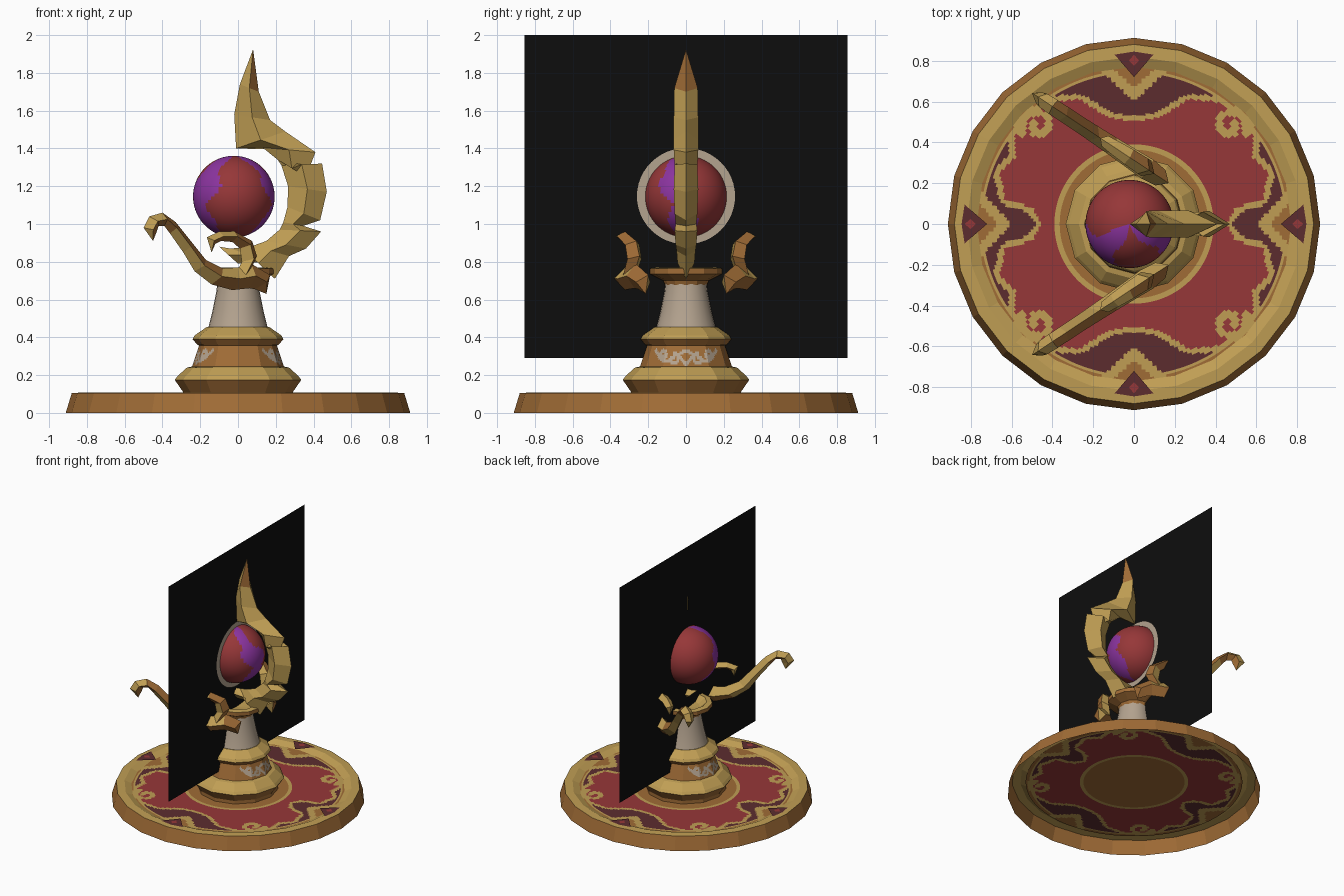
import bpy, bmesh, math
from mathutils import Vector, Matrix
from math import sin, cos, pi, hypot, atan2

if "Cube" in bpy.data.objects:
    bpy.data.objects.remove(bpy.data.objects["Cube"])


def material(name, *srgb):
    m = bpy.data.materials.new(name)
    m.diffuse_color = [((c / 255 + 0.055) / 1.055) ** 2.4 if c > 10 else c / 3295 for c in srgb] + [1]
    m.use_nodes = True
    m.node_tree.nodes["Principled BSDF"].inputs["Base Color"].default_value = m.diffuse_color
    return m


MATS = [material("gold", 192, 158, 84), material("bronze", 160, 108, 54),
        material("red", 150, 55, 56), material("dark red", 92, 44, 47),
        material("purple", 140, 52, 160), material("stone", 180, 163, 143),
        material("black", 13, 13, 13)]
GOLD, BRONZE, RED, DARK, PURPLE, STONE, BLACK = range(7)


def finish(name, bm, rule, recalc=True, smooth=False):
    """Turn a bmesh into an object, colouring each face by rule(face)."""
    bmesh.ops.remove_doubles(bm, verts=bm.verts, dist=1e-4)
    if recalc:
        bmesh.ops.recalc_face_normals(bm, faces=bm.faces)
    bm.normal_update()
    me = bpy.data.meshes.new(name)
    used = []
    for f in bm.faces:
        k = rule(f)
        if k not in used:
            used.append(k)
        f.material_index = used.index(k)
        f.smooth = smooth
    bm.to_mesh(me)
    bm.free()
    for k in used:
        me.materials.append(MATS[k])
    ob = bpy.data.objects.new(name, me)
    bpy.context.collection.objects.link(ob)
    return ob


def grid(name, nu, nv, point, rule, **kw):
    """Surface over u, v in 0..1, coloured by rule(u, v) at each cell centre."""
    bm = bmesh.new()
    vs = [[bm.verts.new(point(i / nu, j / nv)) for j in range(nv + 1)] for i in range(nu + 1)]
    tag = bm.faces.layers.int.new("tag")
    for i in range(nu):
        for j in range(nv):
            f = bm.faces.new((vs[i][j], vs[i + 1][j], vs[i + 1][j + 1], vs[i][j + 1]))
            f[tag] = rule((i + .5) / nu, (j + .5) / nv)
    return finish(name, bm, lambda f: f[tag], **kw)


def lathe(name, profile, sides, rule, **kw):
    bm = bmesh.new()
    rings = [[bm.verts.new((r * cos(2 * pi * k / sides), r * sin(2 * pi * k / sides), z))
              for k in range(sides)] for r, z in profile]
    for a, b in zip(rings, rings[1:]):
        for k in range(sides):
            n = (k + 1) % sides
            bm.faces.new((a[k], a[n], b[n], b[k]))
    return finish(name, bm, rule, recalc=False, **kw)


def blade(name, stations, place, normal, rule):
    """Diamond-section loft; a station is (x, z, x, z, half thickness)."""
    bm = bmesh.new()
    rings = []
    for ax, az, bx, bz, t in stations:
        a, b = place(ax, az), place(bx, bz)
        m = (a + b) / 2
        rings.append([bm.verts.new(p) for p in (a, m + normal * t, b, m - normal * t)])
    for p, q in zip(rings, rings[1:]):
        for k in range(4):
            n = (k + 1) % 4
            bm.faces.new((p[k], p[n], q[n], q[k]))
    bm.faces.new(rings[0])
    bm.faces.new(rings[-1])
    return finish(name, bm, rule)


def seg_dist(x, y, line):
    best = 9
    for (ax, ay), (bx, by) in zip(line, line[1:]):
        dx, dy = bx - ax, by - ay
        t = max(0, min(1, ((x - ax) * dx + (y - ay) * dy) / (dx * dx + dy * dy)))
        best = min(best, hypot(x - ax - t * dx, y - ay - t * dy))
    return best


def inside(x, y, poly):
    hit = False
    for (ax, ay), (bx, by) in zip(poly, poly[1:] + poly[:1]):
        if (ay > y) != (by > y) and x < ax + (y - ay) / (by - ay) * (bx - ax):
            hit = not hit
    return hit


def spiral(cx, cy, r, start, turns):
    return [(cx + r * (1 - .75 * k / 20) * cos(start + turns * 2 * pi * k / 20),
             cy + r * (1 - .75 * k / 20) * sin(start + turns * 2 * pi * k / 20)) for k in range(21)]


# Base rim
lathe("base_rim", [(.912, 0), (.88, .105), (.82, .108), (.77, .085)], 24,
      lambda f: GOLD if f.normal.z > .9 else BRONZE)

# Painted floor, one quadrant of ornament mirrored in x and y
LOBE = [(0, .50), (.12, .52), (.27, .61), (.40, .60), (.52, .53), (.59, .43),
        (.58, .33), (.66, .25), (.63, .12), (.50, .08), (.45, 0)]
NOTCH = [(0, .63), (.10, .73), (.18, .80)]
SCROLL = spiral(.47, .48, .085, -.4, 1.15)


def floor_paint(u, v):
    r, a = .78 * v, 2 * pi * u
    x, y = abs(r * cos(a)), abs(r * sin(a))
    if r < .37:
        return BRONZE
    if r < .395:
        return GOLD
    if seg_dist(x, y, SCROLL) < .019:
        return GOLD
    if inside(x, y, LOBE + [(0, 0)]):
        return RED
    lo, hi = min(x, y), max(x, y)
    if seg_dist(x, y, LOBE) < .028 or seg_dist(lo, hi, NOTCH) < .024:
        return GOLD
    if hi - lo > .63:
        return BRONZE
    return DARK if r < .735 else GOLD if r < .76 else BRONZE


grid("base_floor", 240, 60,
     lambda u, v: (.78 * v * cos(2 * pi * u), .78 * v * sin(2 * pi * u), .085), floor_paint)

# Four triangular inlays on the rim, each with a small red centre
for k in range(4):
    for name, pts, z, col in (("inlay", ((.72, 0), (.83, -.095), (.845, 0), (.83, .095)), .111, DARK),
                              ("inlay_centre", ((.775, 0), (.80, -.025), (.83, 0), (.80, .025)), .115, RED)):
        bm = bmesh.new()
        bm.faces.new([bm.verts.new(Matrix.Rotation(k * pi / 2, 3, 'Z') @ Vector((*p, z))) for p in pts])
        finish(name, bm, lambda f: col, recalc=False)

# Pedestal
top_gold = lambda f: GOLD if f.normal.z > .35 else BRONZE
lathe("pedestal_foot", [(.29, .085), (.29, .11), (.335, .175), (.32, .195), (.27, .24), (.22, .25)], 12, top_gold)
lathe("pedestal_collar", [(.20, .355), (.215, .36), (.24, .39), (.23, .41), (.165, .455), (.13, .45)], 12, top_gold)
lathe("pedestal_neck", [(.165, .43), (.155, .46), (.135, .54), (.115, .64), (.108, .70)], 24,
      lambda f: STONE, smooth=True)
lathe("pedestal_cup", [(.105, .66), (.12, .70), (.19, .735), (.19, .765), (.15, .77), (.10, .73), (0, .72)],
      12, top_gold)

# Pedestal band with stone scrollwork on the two sides
BAND = [spiral(.07, .045, .032, pi / 2, 1.1), spiral(.14, .07, .03, -pi / 2, -1.1),
        [(0, .02), (.03, .05), (.07, .077)], [(.08, .03), (.14, .04), (.20, .09)], [(0, .09), (.04, .07)]]


def band_point(u, v):
    a = 2 * pi * u
    r = (.245 - .04 * v) * cos(pi / 12) / cos(a % (pi / 6) - pi / 12)
    return r * cos(a), r * sin(a), .24 + .12 * v


def band_paint(u, v):
    a = (2 * pi * u + pi / 2) % pi - pi / 2
    return STONE if min(seg_dist(abs(a) * .23, .12 * v, s) for s in BAND) < .009 else BRONZE


grid("pedestal_band", 192, 14, band_point, band_paint)

# Orb with purple streaks
C, R = Vector((-.022, 0, 1.145)), .216


def orb_paint(u, v):
    a, h = 2 * pi * u, -cos(pi * v)
    off = lambda c: abs((a - c + pi) % (2 * pi) - pi)
    w = .38 + .14 * sin(7 * h)
    return PURPLE if off(-.1 - .6 * max(0, h)) < w or off(-2.6 + .3 * h) < w + .1 else RED


grid("orb", 64, 40, lambda u, v: C + R * Vector((sin(pi * v) * cos(2 * pi * u),
     sin(pi * v) * sin(2 * pi * u), -cos(pi * v))), orb_paint, smooth=True)

# Dark upright panel and the pale halo on its right face
grid("back_panel", 1, 1, lambda u, v: (-.014, -.855 + 1.71 * u, .29 + 1.71 * v), lambda u, v: BLACK, recalc=False)
grid("halo", 48, 1, lambda u, v: (-.007, (.26 - .06 * v) * cos(2 * pi * u), 1.147 + (.255 - .06 * v) * sin(2 * pi * u)),
     lambda u, v: STONE, recalc=False)

# Large crescent blade behind the orb
blade("crescent", [
    (.08, 1.925, .08, 1.925, 0), (.01, 1.74, .11, 1.70, .062), (-.02, 1.58, .17, 1.55, .065),
    (-.01, 1.40, .25, 1.49, .065), (.13, 1.405, .41, 1.38, .065), (.21, 1.34, .36, 1.25, .06),
    (.23, 1.31, .445, 1.32, .06), (.265, 1.20, .47, 1.17, .065), (.262, 1.09, .435, 1.02, .06),
    (.24, 1.01, .345, .99, .055), (.22, .97, .44, .96, .06), (.15, .91, .36, .87, .055),
    (.08, .885, .27, .83, .05), (.02, .875, .195, .71, .045), (-.04, .87, .17, .80, .04),
    (-.10, .88, .0, .79, .03)], lambda x, z: Vector((x, 0, z)), Vector((0, 1, 0)),
    lambda f: BRONZE if f.normal.x > .75 and f.calc_center_median().z > 1.4 else GOLD)

# Pair of curled claws, mirrored front to back
HOOK = [(-.45, .91, -.45, .91, 0), (-.50, .98, -.43, .96, .03), (-.47, 1.04, -.42, .99, .038),
        (-.40, 1.06, -.39, .99, .04), (-.33, 1.01, -.36, .95, .04), (-.25, .91, -.29, .85, .04),
        (-.17, .81, -.23, .75, .042), (-.08, .765, -.14, .68, .045), (0, .77, -.03, .65, .05),
        (.07, .79, .06, .66, .055), (.17, .73, .09, .655, .045), (.15, .63, .15, .63, 0)]
CURL = [(.06, .74, -.02, .72, .04), (.10, .83, .02, .80, .045), (.075, .91, .01, .87, .045),
        (-.02, .962, -.03, .905, .042), (-.10, .96, -.09, .91, .036), (-.165, .93, -.12, .895, .03),
        (-.14, .85, -.14, .85, 0)]
for side in (-1, 1):
    place = lambda x, z: Vector((x, side * (.22 + (.14 - x) * .66), z))
    normal = Vector((.55, side * .835, 0))
    paint = lambda f: BRONZE if f.normal.x > .6 or f.normal.z < -.6 else GOLD
    blade("claw_hook", HOOK, place, normal, paint)
    blade("claw_curl", CURL, place, normal, paint)
